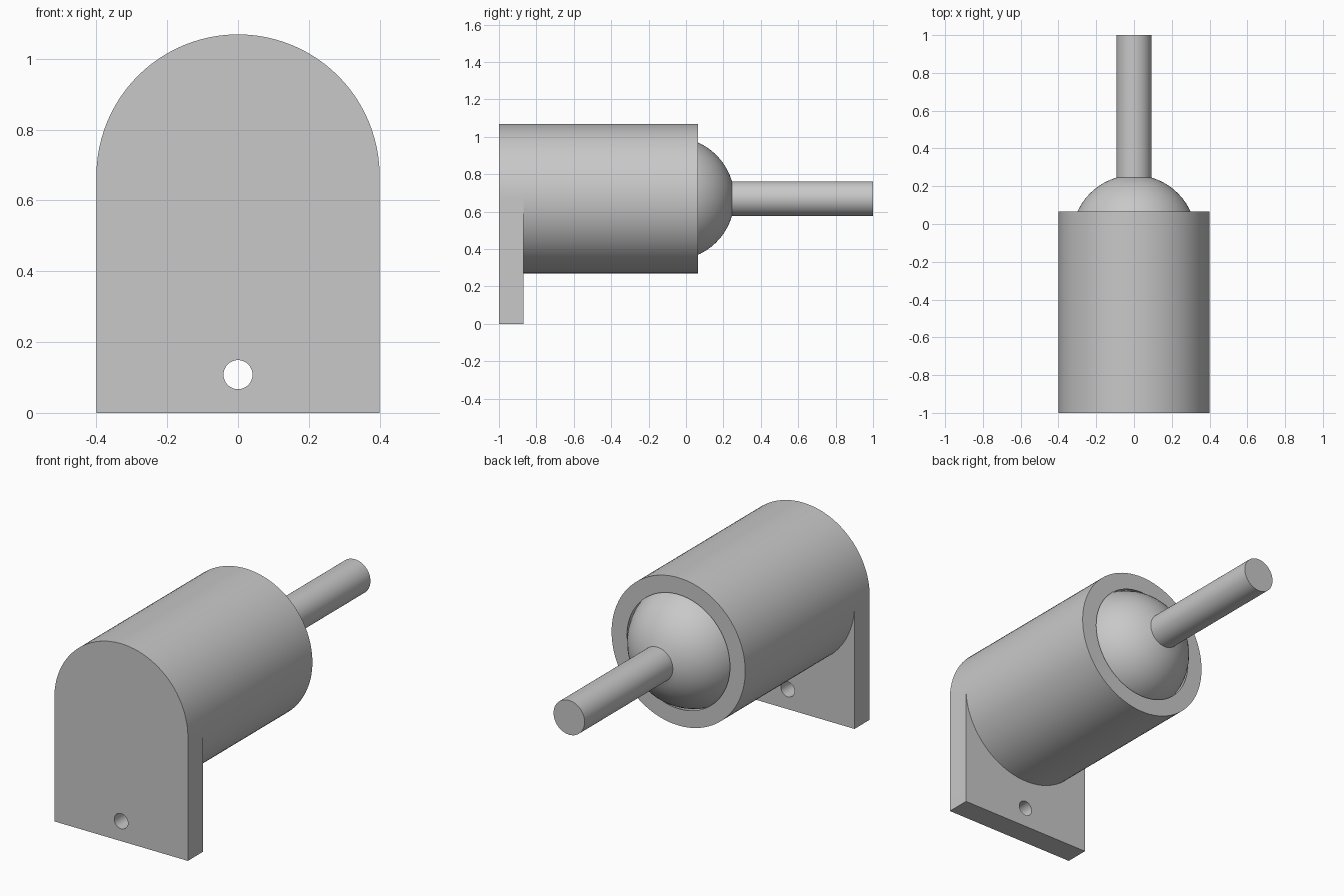
import bpy, bmesh
from math import pi, sin, cos, sqrt, asin, radians
from mathutils import Matrix

cube = bpy.data.objects.get("Cube")
if cube:
    bpy.data.objects.remove(cube, do_unlink=True)

AXIS_Z = 0.669
BODY_R = 0.4
FRONT, PLATE_BACK, MOUTH, TIP = -1.0, -0.87, 0.065, 1.0
BALL_Y, BALL_R, SOCKET_R, ROD_R = -0.07, 0.329, 0.337, 0.093
SEGMENTS = 96

grey = bpy.data.materials.new("plain grey")
grey.use_nodes = True
color = (0.58, 0.58, 0.58, 1)
grey.diffuse_color = color
grey.node_tree.nodes["Principled BSDF"].inputs["Base Color"].default_value = color


def make_object(name, bm):
    bmesh.ops.recalc_face_normals(bm, faces=bm.faces)
    mesh = bpy.data.meshes.new(name)
    bm.to_mesh(mesh)
    bm.free()
    mesh.materials.append(grey)
    obj = bpy.data.objects.new(name, mesh)
    bpy.context.collection.objects.link(obj)
    return obj


def smooth(obj):
    bpy.ops.object.select_all(action='DESELECT')
    obj.select_set(True)
    bpy.context.view_layer.objects.active = obj
    bpy.ops.object.shade_smooth_by_angle(angle=radians(30))


def lathe(name, profile):
    """Revolve (radius, y) points around the horizontal main axis."""
    bm = bmesh.new()
    verts = [bm.verts.new((r, y, AXIS_Z)) for r, y in profile]
    edges = [bm.edges.new(pair) for pair in zip(verts, verts[1:])]
    bmesh.ops.spin(bm, geom=verts + edges, cent=(0, 0, AXIS_Z), axis=(0, 1, 0),
                   angle=2 * pi, steps=SEGMENTS, use_merge=True)
    bmesh.ops.remove_doubles(bm, verts=bm.verts, dist=0.0001)
    obj = make_object(name, bm)
    smooth(obj)
    return obj


def sphere_arc(radius, end_angle, steps=28):
    """Arc from the front pole of a sphere round to end_angle."""
    return [(radius * sin(end_angle * i / steps),
             BALL_Y - radius * cos(end_angle * i / steps)) for i in range(steps + 1)]


# Cylindrical housing with a spherical socket
socket_end = pi - asin(sqrt(SOCKET_R**2 - (MOUTH - BALL_Y)**2) / SOCKET_R)
lathe("socket_housing", [(BODY_R, PLATE_BACK), (BODY_R, MOUTH)]
      + sphere_arc(SOCKET_R, socket_end)[::-1])

# Ball and rod in one piece
lathe("ball_and_rod", sphere_arc(BALL_R, pi - asin(ROD_R / BALL_R))
      + [(ROD_R, TIP), (0, TIP)])

# Arched mounting plate
bm = bmesh.new()
half = SEGMENTS // 2
outline = [(-BODY_R, 0), (BODY_R, 0)] + [
    (BODY_R * cos(pi * i / half), AXIS_Z + BODY_R * sin(pi * i / half))
    for i in range(half + 1)]
face = bm.faces.new([bm.verts.new((x, FRONT, z)) for x, z in outline])
extruded = bmesh.ops.extrude_face_region(bm, geom=[face], use_keep_orig=True)
bmesh.ops.translate(bm, vec=(0, PLATE_BACK - FRONT, 0),
                    verts=[v for v in extruded["geom"] if isinstance(v, bmesh.types.BMVert)])
plate = make_object("mounting_plate", bm)

# Screw hole through the plate
bm = bmesh.new()
bmesh.ops.create_cone(bm, cap_ends=True, segments=48, radius1=0.041, radius2=0.041, depth=0.5,
                      matrix=Matrix.Translation((0, FRONT, 0.108)) @ Matrix.Rotation(pi / 2, 4, 'X'))
cutter = make_object("hole_cutter", bm)
cutter.hide_render = True
cut = plate.modifiers.new("screw hole", 'BOOLEAN')
cut.operation = 'DIFFERENCE'
cut.solver = 'EXACT'
cut.object = cutter
bpy.ops.object.select_all(action='DESELECT')
bpy.context.view_layer.objects.active = plate
plate.select_set(True)
bpy.ops.object.modifier_apply(modifier=cut.name)
bpy.data.objects.remove(cutter, do_unlink=True)
smooth(plate)
